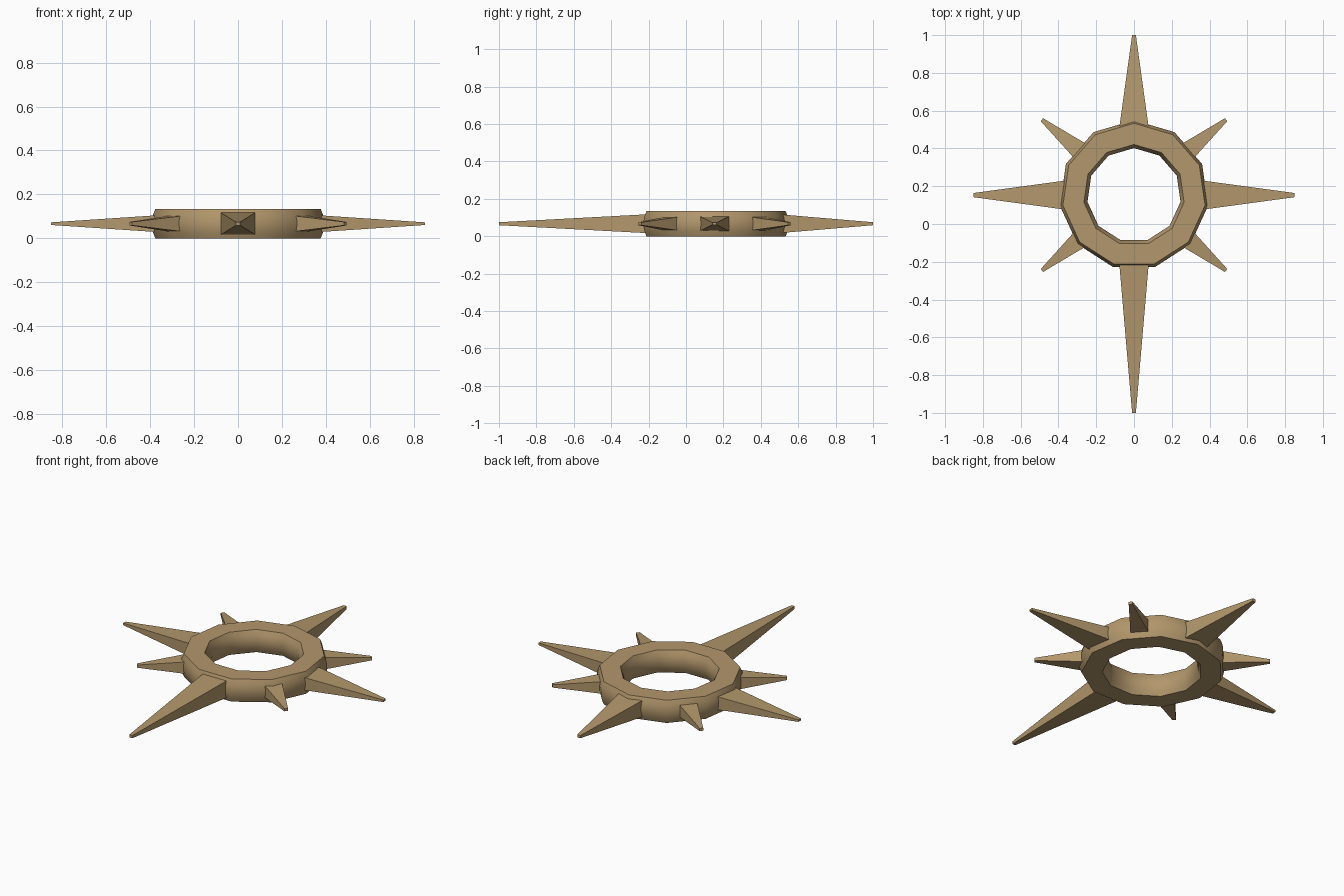
import bpy, bmesh
from math import sin, cos, radians, tau, pi

if "Cube" in bpy.data.objects:
    bpy.data.objects.remove(bpy.data.objects["Cube"])

CY, ZM, H = 0.153, 0.067, 0.067   # ring centre y, mid height, half height
SIDES = 11

tan = bpy.data.materials.new("tan")
tan.diffuse_color = (0.45, 0.31, 0.15, 1)
tan.use_nodes = True
tan.node_tree.nodes["Principled BSDF"].inputs["Base Color"].default_value = tan.diffuse_color


def add_mesh(name, bm):
    bmesh.ops.recalc_face_normals(bm, faces=bm.faces)
    me = bpy.data.meshes.new(name)
    bm.to_mesh(me)
    bm.free()
    me.materials.append(tan)
    ob = bpy.data.objects.new(name, me)
    bpy.context.collection.objects.link(ob)
    return ob


# Ring: 11-sided sweep of a flat-topped section with bulging inner and outer walls
steps = [-1, -0.6, -0.2, 0.2, 0.6, 1]
outer = [(0.380 + 0.017 * (1 - t * t), ZM + H * t) for t in steps]
inner = [(0.268 - 0.020 * (1 - t * t), ZM + H * t) for t in reversed(steps)]
profile = outer + inner
bm = bmesh.new()
loops = []
for i in range(SIDES):
    a = pi / 2 + tau * i / SIDES
    loops.append([bm.verts.new((r * cos(a), CY + r * sin(a), z)) for r, z in profile])
n = len(profile)
for i in range(SIDES):
    p, q = loops[i], loops[(i + 1) % SIDES]
    for j in range(n):
        k = (j + 1) % n
        bm.faces.new((p[j], q[j], q[k], p[k]))
ring = add_mesh("ring", bm)
bpy.context.view_layer.objects.active = ring
ring.select_set(True)
bpy.ops.object.shade_smooth_by_angle(angle=radians(40))
ring.select_set(False)


# Spike: tapered bar; width and height are half sizes where it leaves the ring
def spike(name, degrees, tip, width, height, tip_w, tip_h):
    a = radians(degrees)
    start, surface = 0.33, 0.385
    f = (tip - start) / (tip - surface)
    ends = [(start, tip_w + (width - tip_w) * f, tip_h + (height - tip_h) * f),
            (tip, tip_w, tip_h)]
    bm = bmesh.new()
    rows = []
    for r, w, h in ends:
        rows.append([bm.verts.new((r * cos(a) - s * w * sin(a),
                                   CY + r * sin(a) + s * w * cos(a), ZM + t * h))
                     for s, t in ((-1, -1), (1, -1), (1, 1), (-1, 1))])
    for j in range(4):
        k = (j + 1) % 4
        bm.faces.new((rows[0][j], rows[0][k], rows[1][k], rows[1][j]))
    bm.faces.new(rows[0])
    bm.faces.new(rows[1])
    add_mesh(name, bm)


# Four long spikes along the axes
spike("back_spike", 90, 1 - CY, 0.074, 0.047, 0.010, 0.008)
spike("front_spike", 270, 1 + CY, 0.076, 0.049, 0.010, 0.008)
spike("right_spike", 0, 0.85, 0.074, 0.037, 0.011, 0.006)
spike("left_spike", 180, 0.85, 0.074, 0.037, 0.011, 0.006)

# Four short diagonal spikes
for i, d in enumerate((39.3, 140.7, 219.3, 320.7)):
    spike(f"short_spike_{i + 1}", d, 0.63, 0.047, 0.034, 0.010, 0.008)
